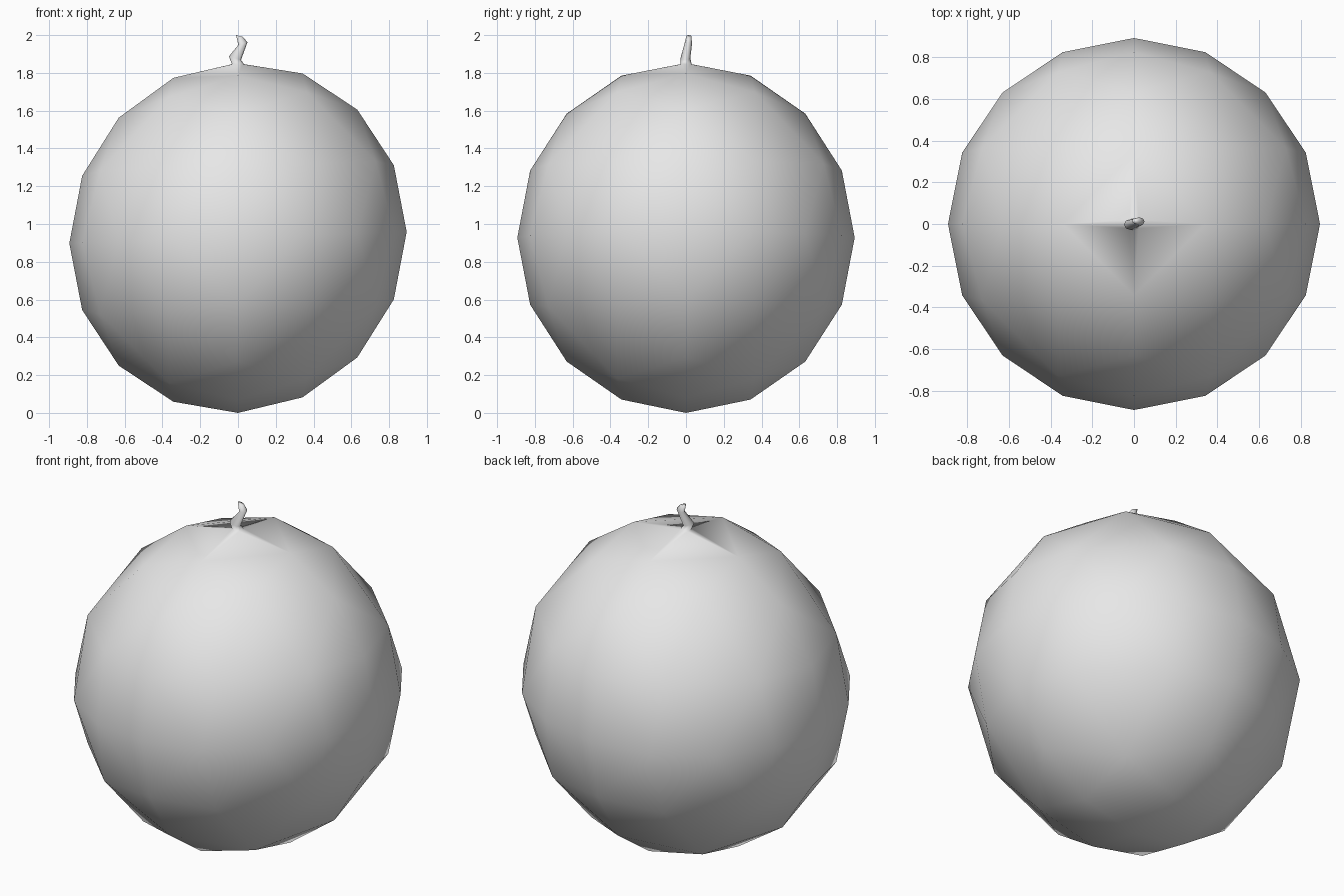
import bpy
import bmesh
from math import atan2, cos, sin, pi
from mathutils import Vector

if "Cube" in bpy.data.objects:
    bpy.data.objects.remove(bpy.data.objects["Cube"])

RADIUS, HALF_HEIGHT, LEAN = 0.893, 0.928, 0.034
SIDES = 8

# Single grey material
grey = bpy.data.materials.new("light grey")
grey.use_nodes = True
grey.diffuse_color = (0.8, 0.8, 0.8, 1)
grey.node_tree.nodes["Principled BSDF"].inputs["Base Color"].default_value = (0.8, 0.8, 0.8, 1)

bm = bmesh.new()

# Round body: an octahedron, split twice and rounded each time
for axis in range(3):
    for sign in (-1, 1):
        point = Vector()
        point[axis] = sign
        bm.verts.new(point)
bmesh.ops.convex_hull(bm, input=bm.verts[:])
for step in range(2):
    bmesh.ops.subdivide_edges(bm, edges=bm.edges[:], cuts=1, use_grid_fill=True)
    for v in bm.verts:
        v.co.normalize()

# Stretch the body, lean it slightly to one side and stand it on the ground
for v in bm.verts:
    x, y, z = v.co
    v.co = (x * RADIUS, y * RADIUS, HALF_HEIGHT * (1 + z) + LEAN * x * RADIUS)

# Open the crown so the stem can grow out of it
pole = max(bm.verts, key=lambda v: v.co.z)
corners = {}
for e in pole.link_edges:
    v = e.other_vert(pole)
    corners[round(atan2(v.co.y, v.co.x) / (pi / 2)) % 4] = v
bmesh.ops.delete(bm, geom=[pole], context='VERTS')


def stem_ring(x, y, z, rx, ry, tilt):
    """One loop of the crooked stem."""
    ring = []
    for i in range(SIDES):
        a = 2 * pi * i / SIDES
        dx = rx * cos(a)
        ring.append(bm.verts.new((x + dx, y + ry * sin(a), z + tilt * dx)))
    return ring


# Stem loops from crown to tip
rings = [stem_ring(*r) for r in (
    (0, 0, 1.846, 0.032, 0.03, 0),
    (-0.016, -0.003, 1.878, 0.032, 0.026, -0.3),
    (0.026, 0.012, 1.955, 0.024, 0.02, 0.3),
    (0.008, 0.015, 1.995, 0.018, 0.013, -0.25),
)]

# Crown faces joining the body to the stem
base = rings[0]
for k in range(4):
    c, d = corners[k], corners[(k + 1) % 4]
    left, mid, right = (base[(2 * k + j) % SIDES] for j in (-1, 0, 1))
    bm.faces.new((c, mid, left))
    bm.faces.new((c, right, mid))
    bm.faces.new((c, d, right))

# Stem walls and tip
for low, high in zip(rings, rings[1:]):
    for i in range(SIDES):
        j = (i + 1) % SIDES
        bm.faces.new((low[i], low[j], high[j], high[i]))
bm.faces.new(rings[-1])

bmesh.ops.recalc_face_normals(bm, faces=bm.faces[:])
for f in bm.faces:
    f.smooth = True

mesh = bpy.data.meshes.new("round_body_with_stem")
bm.to_mesh(mesh)
bm.free()
mesh.materials.append(grey)
body = bpy.data.objects.new("round_body_with_stem", mesh)
bpy.context.scene.collection.objects.link(body)
